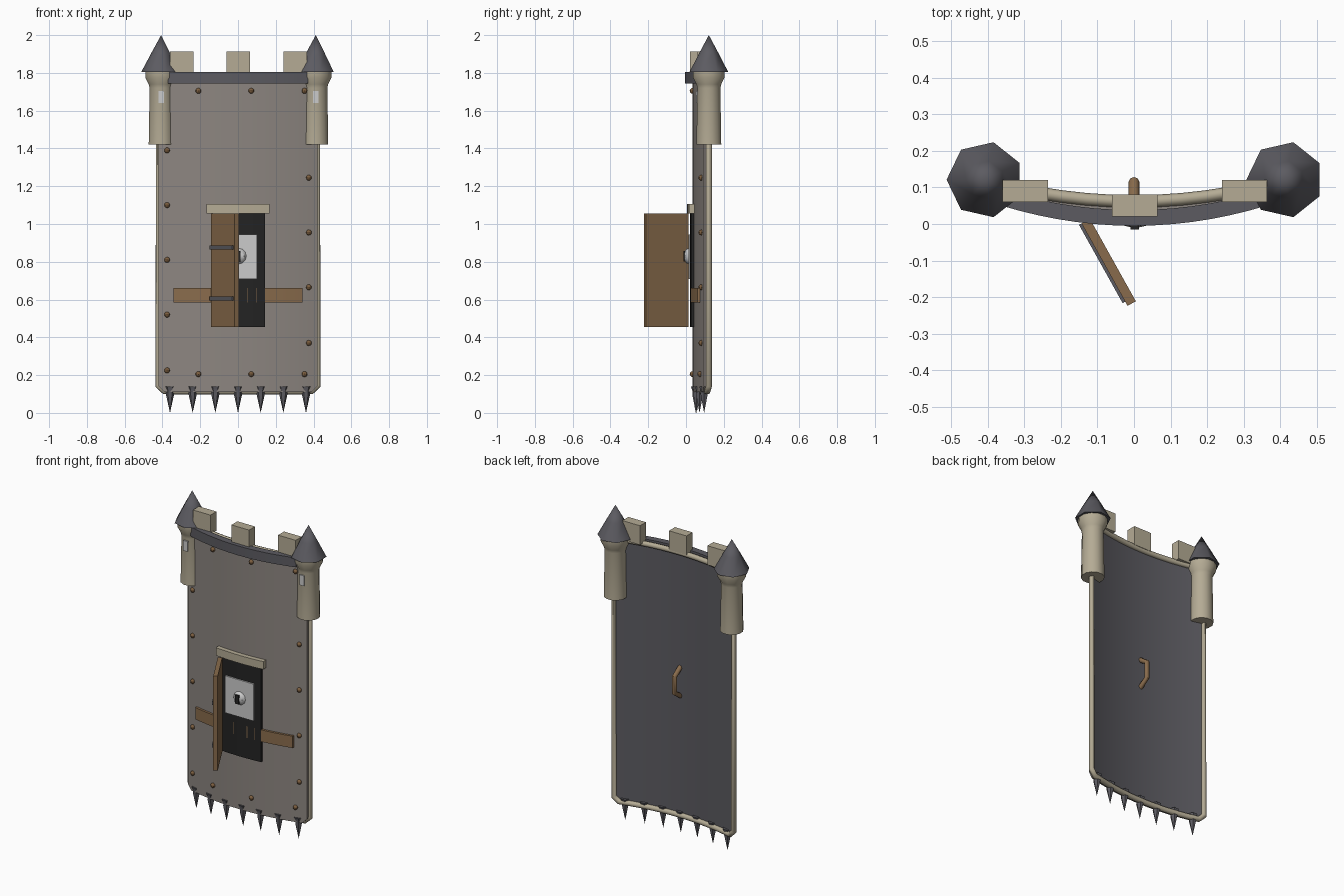
import bpy, bmesh, math
from mathutils import Matrix, Vector

if "Cube" in bpy.data.objects:
    bpy.data.objects.remove(bpy.data.objects["Cube"])


def material(name, r, g, b):
    m = bpy.data.materials.new(name)
    m.diffuse_color = (r, g, b, 1)
    m.use_nodes = True
    m.node_tree.nodes["Principled BSDF"].inputs["Base Color"].default_value = m.diffuse_color
    return m


TAUPE = material("warm grey", .265, .237, .217)
GREY = material("dark steel", .107, .105, .120)
CREAM = material("cream stone", .46, .41, .30)
BROWN = material("wood brown", .25, .148, .072)
BRONZE = material("rivet brown", .20, .112, .05)
BLACK = material("black", .017, .017, .017)
SILVER = material("silver", .60, .60, .60)


def finish(name, bm, mats, angle=40):
    bmesh.ops.recalc_face_normals(bm, faces=bm.faces)
    me = bpy.data.meshes.new(name)
    bm.to_mesh(me)
    bm.free()
    ob = bpy.data.objects.new(name, me)
    bpy.context.collection.objects.link(ob)
    for m in mats:
        me.materials.append(m)
    me.shade_smooth()
    me.set_sharp_from_angle(angle=math.radians(angle))
    return ob


def box(name, x, y, z, mat):
    """Box from (min, max) ranges."""
    bm = bmesh.new()
    size = Vector((x[1] - x[0], y[1] - y[0], z[1] - z[0]))
    mid = Vector((x[0] + x[1], y[0] + y[1], z[0] + z[1])) / 2
    bmesh.ops.create_cube(bm, size=1, matrix=Matrix.Translation(mid) @ Matrix.Diagonal((*size, 1)))
    return finish(name, bm, [mat])


def lathe(name, profile, loc, sides, mat, phase=0, angle=40):
    """Spin (radius, z) points round a vertical axis."""
    bm = bmesh.new()
    rings = []
    for r, z in profile:
        if r == 0:
            rings.append([bm.verts.new((loc[0], loc[1], z))] * sides)
        else:
            a = [phase + 2 * math.pi * i / sides for i in range(sides)]
            rings.append([bm.verts.new((loc[0] + r * math.cos(t), loc[1] + r * math.sin(t), z)) for t in a])
    for low, high in zip(rings, rings[1:]):
        for i in range(sides):
            j = (i + 1) % sides
            corners = list(dict.fromkeys((low[i], low[j], high[j], high[i])))
            bm.faces.new(corners)
    return finish(name, bm, [mat], angle)


def curved_plate(name, half, z, y, bend, mats, chamfer=0, steps=14):
    """Plate bowed along x: y = offset + bend * x^2."""
    bm = bmesh.new()
    cols = []
    for i in range(steps + 1):
        x = half * (2 * i / steps - 1)
        low = z[0] + max(0, abs(x) - (half - chamfer))
        cols.append([bm.verts.new((x, off + bend * x * x, h))
                     for off, h in ((y[0], low), (y[0], z[1]), (y[1], z[1]), (y[1], low))])
    for a, b in zip(cols, cols[1:]):
        for k in range(4):
            bm.faces.new((a[k], b[k], b[(k + 1) % 4], a[(k + 1) % 4]))
    bm.faces.new(cols[0])
    bm.faces.new(cols[-1])
    return finish(name, bm, mats)


def tube(name, points, radius, mat, cyclic=False, res=2):
    cu = bpy.data.curves.new(name + "_path", "CURVE")
    cu.dimensions = "3D"
    cu.bevel_depth = radius
    cu.bevel_resolution = res
    cu.use_fill_caps = True
    sp = cu.splines.new("POLY")
    sp.points.add(len(points) - 1)
    for p, co in zip(sp.points, points):
        p.co = (*co, 1)
    sp.use_cyclic_u = cyclic
    tmp = bpy.data.objects.new(name + "_path", cu)
    bpy.context.collection.objects.link(tmp)
    me = bpy.data.meshes.new_from_object(tmp.evaluated_get(bpy.context.evaluated_depsgraph_get()))
    bpy.data.objects.remove(tmp)
    bm = bmesh.new()
    bm.from_mesh(me)
    me.materials.clear()
    for f in bm.faces:
        f.material_index = 0
    return finish(name, bm, [mat], 50)


BEND = .34


def bow(off, x):
    return off + BEND * x * x


# Shield body: warm front, dark back
body = curved_plate("shield_body", .42, (.11, 1.785), (.035, .062), BEND, [TAUPE, GREY], .03, 28)
for f in body.data.polygons:
    f.material_index = 1 if f.normal.y > .5 else 0

# Rounded rim running all the way round
xs = [-.39 + .78 * i / 12 for i in range(13)]
rim = [(x, bow(.062, x), .115) for x in xs]
rim += [(.422, bow(.062, .422), .145), (.422, bow(.062, .422), 1.785)]
rim += [(-x, bow(.062, x), 1.785) for x in xs]
rim += [(-.422, bow(.062, .422), 1.785), (-.422, bow(.062, .422), .145)]
tube("rim", rim, .017, CREAM, True)

# Top band and battlements
curved_plate("top_band", .37, (1.745, 1.805), (-.005, .038), .42, [GREY])
for i, (x, y) in enumerate(((-.297, .09), (.002, .05), (.302, .09))):
    box(f"merlon_{i}", (x - .062, x + .062), (y - .03, y + .03), (1.79, 1.912), CREAM)

# Corner towers with pointed roofs and window slits
for side, x in (("left", -.407), ("right", .412)):
    y = .121
    lathe("tower_" + side, [(0, 1.422), (.068, 1.422), (.063, 1.72), (.068, 1.74), (.086, 1.775),
                            (.086, 1.808), (0, 1.808)], (x, y), 12, CREAM, math.pi / 12)
    lathe("roof_" + side, [(0, 1.805), (.105, 1.805), (.052, 1.905), (0, 2)], (x, y), 7, GREY, math.pi, 60)
    box("window_" + side, (x - .015, x + .015), (y - .069, y - .060), (1.64, 1.705), SILVER)

# Bottom spikes
for i in range(7):
    x = -.36 + .12 * i
    lathe(f"spike_{i}", [(0, .14), (.03, .14), (.02, .115), (.022, .1), (0, 0)],
          (x, bow(.052, x)), 6, GREY)

# Rivets
spots = [(x, z) for z in (.205, 1.705) for x in (-.21, .07, .352)]
spots += [(-.375, z) for z in (.225, .52, .81, 1.10, 1.39)]
spots += [(.375, z) for z in (.37, .665, .955, 1.245)]
for i, (x, z) in enumerate(spots):
    bm = bmesh.new()
    bmesh.ops.create_uvsphere(bm, u_segments=8, v_segments=6, radius=.015,
                              matrix=Matrix.Translation((x, bow(.033, x), z)))
    finish(f"rivet_{i}", bm, [BRONZE])

# Cross bar, doorway and lintel
curved_plate("cross_bar", .342, (.585, .66), (.02, .045), BEND, [BROWN])
curved_plate("doorway", .143, (.455, 1.055), (.02, .045), BEND, [BLACK])
curved_plate("lintel", .167, (1.055, 1.105), (.006, .045), BEND, [CREAM])

# Lock plate, knob and keyhole
box("lock_plate", (-.1, .1), (.012, .0215), (.71, .945), SILVER)
bm = bmesh.new()
bmesh.ops.create_uvsphere(bm, u_segments=8, v_segments=6, radius=1,
                          matrix=Matrix.Translation((.003, .013, .83)) @ Matrix.Diagonal((.042, .025, .042, 1)))
finish("lock_knob", bm, [SILVER])
box("keyhole", (-.010, .014), (-.0145, -.006), (.802, .858), BLACK)

# Open door swung on its left edge, with strap hinges
swing = Matrix.Translation((-.132, .008, 0)) @ Matrix.Rotation(math.atan2(-.226, .126), 4, "Z")
door = box("door", (0, .258), (-.013, .013), (.455, 1.055), BROWN)
door.matrix_world = swing
for i, z in enumerate((.605, .875)):
    strap = box(f"hinge_{i}", (.0, .245), (-.021, -.012), (z - .011, z + .011), GREY)
    strap.matrix_world = swing

# Grip on the back
tube("back_grip", [(0, .055, 1.055), (0, .115, 1.015), (0, .115, .91), (0, .055, .87)], .015, BROWN)
